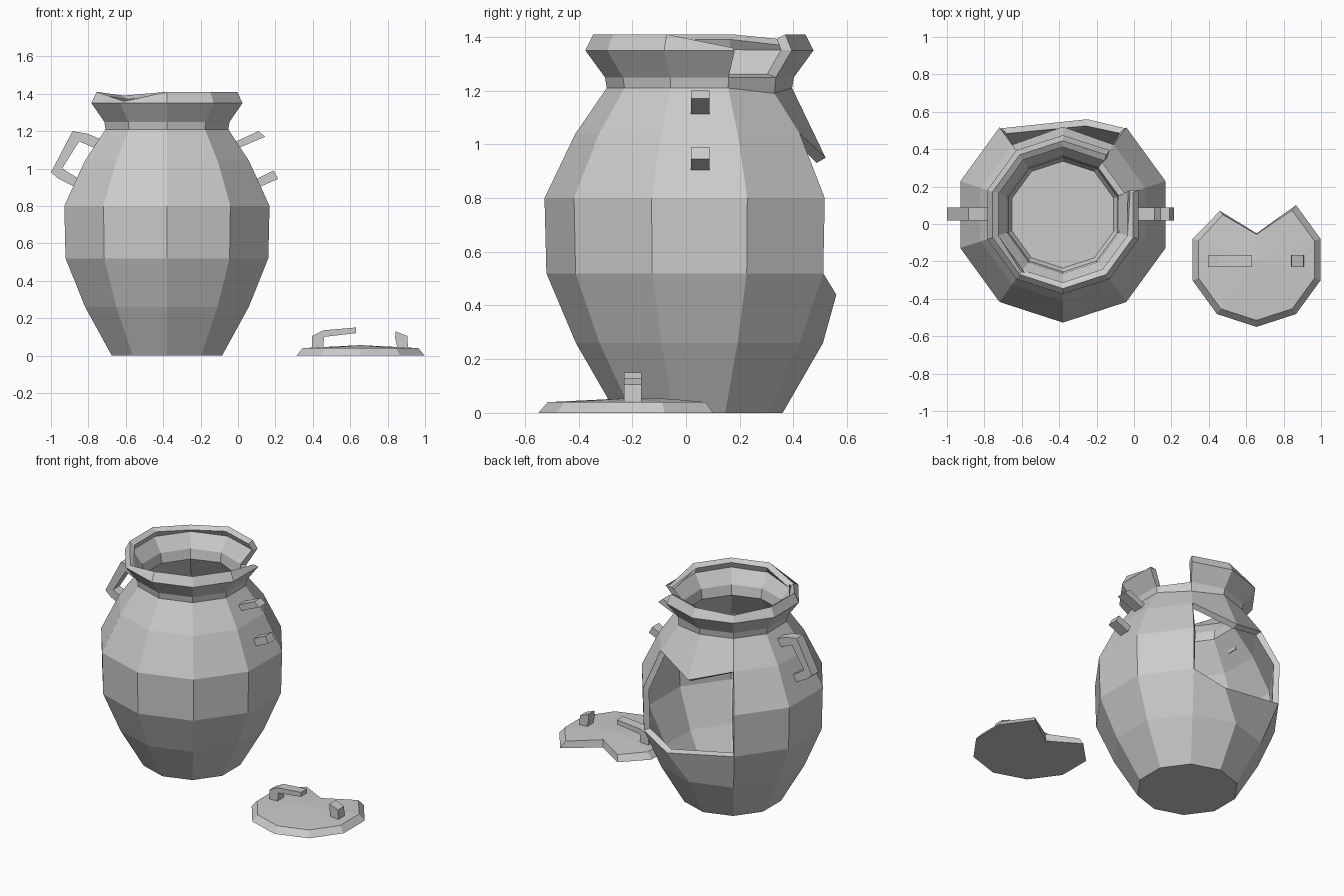
import bpy, bmesh, math
from mathutils import Vector

if "Cube" in bpy.data.objects:
    bpy.data.objects.remove(bpy.data.objects["Cube"])

SIDES = 10


def finish(bm, name):
    mesh = bpy.data.meshes.new(name)
    bm.to_mesh(mesh)
    bm.free()
    obj = bpy.data.objects.new(name, mesh)
    bpy.context.collection.objects.link(obj)
    return obj


def polar(cx, cy, r, k, z):
    a = math.radians(-90 + 36 * k)
    return Vector((cx + r * math.cos(a), cy + r * math.sin(a), z))


def plate(name, outline, y0, y1):
    """Extrude an (x, z) outline between two y values."""
    bm = bmesh.new()
    face = bm.faces.new([bm.verts.new((x, y0, z)) for x, z in outline])
    ext = bmesh.ops.extrude_face_region(bm, geom=[face])["geom"]
    verts = [v for v in ext if isinstance(v, bmesh.types.BMVert)]
    bmesh.ops.translate(bm, vec=(0, y1 - y0, 0), verts=verts)
    bmesh.ops.recalc_face_normals(bm, faces=bm.faces)
    return finish(bm, name)


# Jar body: ten-sided lathe with broken-out faces and shifted break points
CX, CY = -0.38, 0.05
profile = [(0.31, 0), (0.46, 0.26), (0.57, 0.52), (0.577, 0.80), (0.462, 1.04),
           (0.345, 1.21), (0.352, 1.25), (0.425, 1.35), (0.395, 1.41)]
missing = {(2, 4), (2, 5), (3, 4), (3, 5), (6, 3), (7, 3)}  # (band, side)
bm = bmesh.new()
rings = [[bm.verts.new(polar(CX, CY, r, k, z)) for k in range(SIDES)] for r, z in profile]
rings[4][5].co = polar(CX, CY, 0.47, 5, 0.95)   # hanging tip above the hole
rings[2][5].co = (-0.25, 0.56, 0.44)            # low point of the hole
rings[5][4].co.z = 1.19
for k, z in ((3, 1.36), (9, 1.36), (6, 1.39)):  # rim chips
    rings[8][k].co.z = z
bm.faces.new(rings[0][::-1])
for i in range(len(profile) - 1):
    for k in range(SIDES):
        if (i, k) not in missing:
            n = (k + 1) % SIDES
            bm.faces.new((rings[i][k], rings[i][n], rings[i + 1][n], rings[i + 1][k]))
bmesh.ops.delete(bm, geom=[v for v in bm.verts if not v.link_faces], context='VERTS')
jar = finish(bm, "jar_body")
wall = jar.modifiers.new("wall", 'SOLIDIFY')
wall.thickness = 0.037
wall.offset = -1
wall.use_even_offset = True

# Jar handles: whole on the left, two broken stubs on the right
plate("left_handle", [(-0.72, 1.15), (-0.80, 1.185), (-0.885, 1.20), (-1.0, 0.98),
                      (-0.96, 0.945), (-0.85, 0.89), (-0.85, 0.945), (-0.94, 1.0),
                      (-0.85, 1.145), (-0.73, 1.095)], 0.018, 0.088)
plate("right_handle_top_stub", [(-0.02, 1.10), (0.145, 1.17), (0.11, 1.20), (-0.02, 1.14)],
      0.018, 0.088)
plate("right_handle_bottom_stub", [(0.09, 0.89), (0.215, 0.945), (0.19, 0.99), (0.09, 0.94)],
      0.018, 0.088)

# Lid: bevelled ten-sided disc with a broken notch at the back
LX, LY = 0.655, -0.19
bm = bmesh.new()
low = [bm.verts.new(polar(LX, LY, 0.36, k, 0)) for k in range(SIDES)]
top = [bm.verts.new(polar(LX, LY, 0.325, k, 0.04)) for k in range(SIDES)]
low[6].co.xy = (0.46, 0.07)
top[6].co.xy = (0.475, 0.05)
low[5].co = (LX, -0.05, 0)
top[5].co = (LX, -0.055, 0.052)
apex = bm.verts.new((LX, LY, 0.056))
bm.faces.new(low[::-1])
for k in range(SIDES):
    n = (k + 1) % SIDES
    bm.faces.new((low[k], low[n], top[n], top[k]))
    bm.faces.new((top[k], top[n], apex))
finish(bm, "lid")

# Broken lid handle
plate("lid_handle_bar", [(0.395, 0.03), (0.395, 0.105), (0.455, 0.135), (0.63, 0.15),
                         (0.63, 0.12), (0.46, 0.10), (0.455, 0.03)], -0.23, -0.165)
plate("lid_handle_stub", [(0.855, 0.03), (0.84, 0.095), (0.842, 0.13), (0.905, 0.105),
                          (0.91, 0.03)], -0.23, -0.165)
